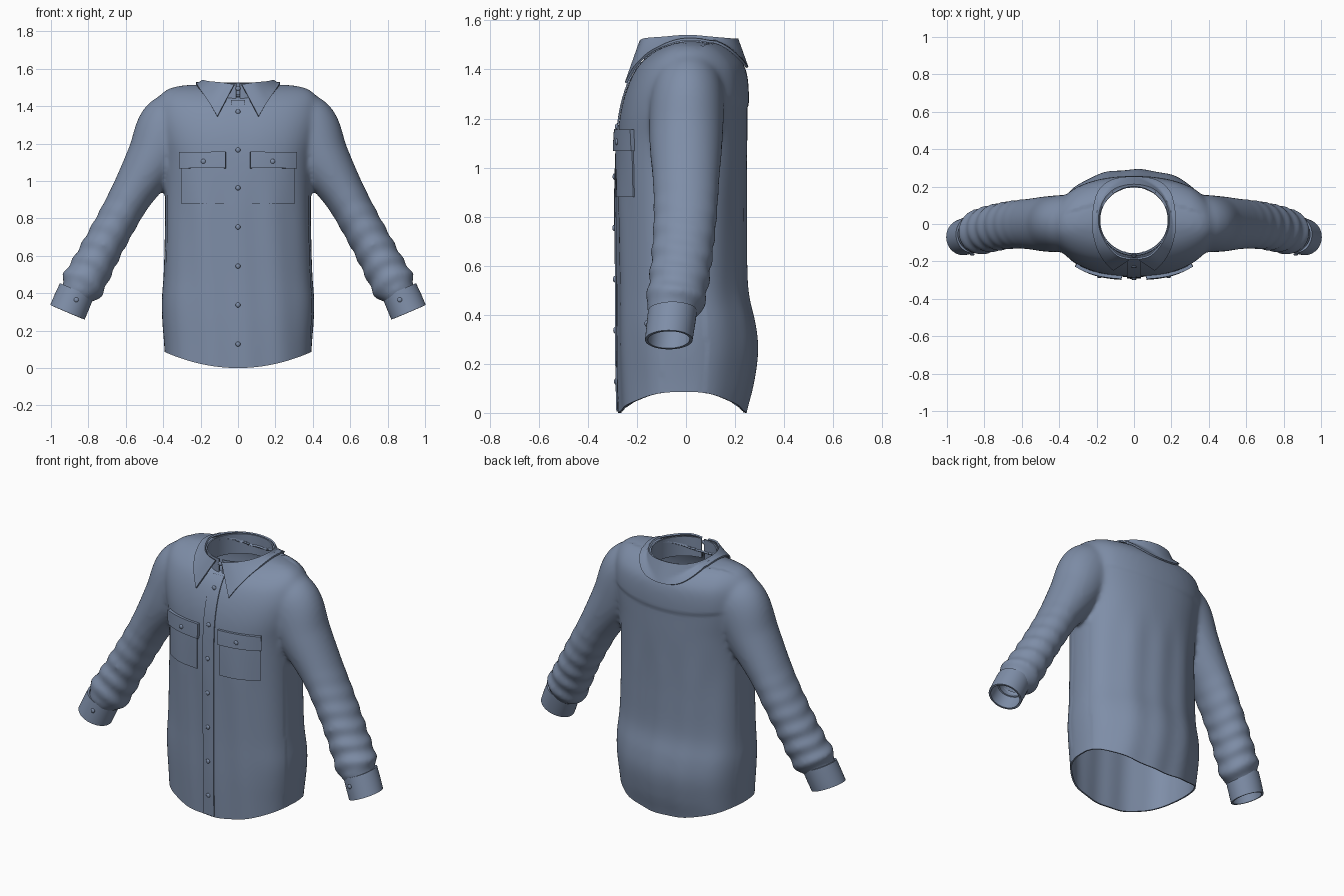
import bpy, bmesh, math
from mathutils import Vector, Matrix
from mathutils.bvhtree import BVHTree

cube = bpy.data.objects.get("Cube")
if cube:
    bpy.data.objects.remove(cube)

# Single cloth colour
COLOUR = (0.21, 0.27, 0.39, 1)
cloth = bpy.data.materials.new("denim_blue")
cloth.use_nodes = True
cloth.diffuse_color = COLOUR
shader = next(n for n in cloth.node_tree.nodes if n.type == 'BSDF_PRINCIPLED')
shader.inputs["Base Color"].default_value = COLOUR
shader.inputs["Roughness"].default_value = 0.8
parts = []


def add_object(name, bm, thickness=0, offset=0):
    """Turn a bmesh into a cloth object, optionally thickened."""
    mesh = bpy.data.meshes.new(name)
    bm.to_mesh(mesh)
    mesh.materials.append(cloth)
    ob = bpy.data.objects.new(name, mesh)
    bpy.context.scene.collection.objects.link(ob)
    if thickness:
        mod = ob.modifiers.new("thickness", 'SOLIDIFY')
        mod.thickness, mod.offset = thickness, offset
        bake(ob)
    parts.append(ob)
    return ob


def bake(ob):
    """Replace the mesh with its modified result."""
    bpy.context.view_layer.update()
    deps = bpy.context.evaluated_depsgraph_get()
    mesh = bpy.data.meshes.new_from_object(ob.evaluated_get(deps))
    ob.modifiers.clear()
    ob.data = mesh


def spline(rows, n):
    """Smooth curve through rows of numbers."""
    pts = [Vector(p) for p in [rows[0]] + rows + [rows[-1]]]
    out = []
    for a, b, c, d in zip(pts, pts[1:], pts[2:], pts[3:]):
        for k in range(n):
            t = k / n
            out.append((b * 2 + (c - a) * t + (a * 2 - b * 5 + c * 4 - d) * t * t
                        + (b * 3 - a - c * 3 + d) * t ** 3) * 0.5)
    return out + [pts[-1]]


def loft(bm, rings, closed=True, caps=False):
    """Skin a list of point rings."""
    rows = [[bm.verts.new(p) for p in ring] for ring in rings]
    n = len(rows[0])
    faces = []
    for low, high in zip(rows, rows[1:]):
        for i in range(n if closed else n - 1):
            j = (i + 1) % n
            faces.append(bm.faces.new((low[i], low[j], high[j], high[i])))
    if caps:
        faces += [bm.faces.new(rows[0]), bm.faces.new(rows[-1])]
    if closed:
        bmesh.ops.recalc_face_normals(bm, faces=faces)


def power(v, e):
    return math.copysign(abs(v) ** e, v)


def smoothstep(a, b, v):
    t = min(max((v - a) / (b - a), 0), 1)
    return t * t * (3 - 2 * t)


def torso_ring(row, n=56):
    z, half, front, back = row
    ring = []
    for i in range(n):
        a = math.tau * i / n
        e = 2 / 2.5 if math.sin(a) < 0 else 2 / 2.2
        s = power(math.sin(a), e)
        ring.append((half * power(math.cos(a), e), s * (back if s > 0 else -front), z))
    return ring


def sleeve_rings(rows, side, wrinkle, n=44):
    """Oval rings square to the arm path; rows are x, y, z, width, depth."""
    rings = []
    for i, (x, y, z, w, d) in enumerate(rows):
        step = rows[min(i + 1, len(rows) - 1)] - rows[max(i - 1, 0)]
        across = Vector((-step[2], 0, step[0])).normalized()
        amount = wrinkle * (1 - smoothstep(0.5, 1.0, z)) * smoothstep(0.38, 0.44, z)
        ring = []
        for k in range(n):
            a = math.tau * k / n
            fold = 1 + amount * math.sin(z * 72 + 1.3 * math.sin(a) + 0.8 * math.cos(2 * a))
            p = Vector((x, y, z)) + across * (w * fold * math.cos(a))
            p.y += d * fold * math.sin(a)
            ring.append((p.x * side, p.y, p.z))
        rings.append(ring)
    return rings


# Body: torso and sleeves fused into one smooth skin
torso_rows = [(-.12, .385, -.272, .225), (0, .39, -.275, .245), (.12, .395, -.278, .275),
              (.25, .405, -.28, .292), (.36, .408, -.28, .282), (.5, .398, -.28, .252),
              (.7, .392, -.282, .246), (.9, .39, -.284, .247), (1.1, .4, -.28, .25),
              (1.22, .425, -.268, .25), (1.32, .44, -.242, .25), (1.4, .435, -.205, .238),
              (1.45, .42, -.16, .205), (1.485, .385, -.11, .165), (1.505, .33, -.06, .12),
              (1.515, .25, -.02, .07)]
arm_rows = [(.26, .01, 1.36, .14, .13), (.36, .005, 1.285, .175, .15), (.45, 0, 1.12, .148, .15),
            (.567, 0, .93, .115, .135), (.64, -.003, .8, .108, .13), (.722, -.015, .65, .108, .125),
            (.785, -.03, .53, .112, .123), (.835, -.045, .44, .117, .118),
            (.86, -.055, .4, .09, .095), (.885, -.062, .35, .08, .085)]
bm = bmesh.new()
loft(bm, [torso_ring(r) for r in spline(torso_rows, 5)], caps=True)
for side in (1, -1):
    loft(bm, sleeve_rings(spline(arm_rows, 10), side, 0.06), caps=True)
body = add_object("shirt_body", bm)
mod = body.modifiers.new("fuse", 'REMESH')
mod.mode, mod.voxel_size = 'VOXEL', 0.013
bake(body)
bm = bmesh.new()
bm.from_mesh(body.data)
for _ in range(6):
    bmesh.ops.smooth_vert(bm, verts=bm.verts, factor=0.5,
                          use_axis_x=True, use_axis_y=True, use_axis_z=True)
bm.normal_update()

# Soft hanging folds and the raised back yoke
for v in bm.verts:
    x, y, z = v.co
    lift = 0
    if abs(x) < 0.4 and abs(v.normal.y) > 0.3:
        lift = 0.003 * math.sin(x * 34 + z * 2) * (1 - smoothstep(0.8, 1.1, z))
        if y > 0:
            yoke = 1.24 + 0.25 * x * x
            lift += 0.006 * smoothstep(yoke, yoke + 0.02, z) * (1 - smoothstep(0.3, 0.4, abs(x)))
    v.co += v.normal * lift


def hem(x):
    return 0.085 * min(abs(x) / 0.39, 1) ** 2


def cut(point, normal, keep):
    """Trim away the region in front of a plane, among the verts chosen by keep."""
    vs = {v for v in bm.verts if keep(v.co)}
    geom = list(vs) + [g for g in list(bm.edges) + list(bm.faces) if all(v in vs for v in g.verts)]
    bmesh.ops.bisect_plane(bm, geom=geom, dist=1e-6, plane_co=point, plane_no=normal)
    n = Vector(normal).normalized()
    gone = [v for v in bm.verts if keep(v.co) and (v.co - Vector(point)).dot(n) > 1e-5]
    bmesh.ops.delete(bm, geom=gone, context='VERTS')


# Open the curved hem, the wrists and the neck
for v in bm.verts:
    v.co.z -= hem(v.co.x)
cut((0, 0, 0), (0, 0, -1), lambda p: abs(p.x) < 0.6)
for v in bm.verts:
    v.co.z += hem(v.co.x)
for side in (1, -1):
    cut((.875 * side, 0, .375), (.4 * side, 0, -.92), lambda p: p.x * side > 0.6)
NECK = Vector((0, 0.02))
gone = [v for v in bm.verts if v.co.z > 1.3 and (v.co.xy - NECK).length < 0.18]
bmesh.ops.delete(bm, geom=gone, context='VERTS')
for v in bm.verts:
    if v.is_boundary and v.co.z > 1.3:
        v.co.xy = NECK + (v.co.xy - NECK).normalized() * 0.181
bm.normal_update()
skin = BVHTree.FromBMesh(bm)
bm.to_mesh(body.data)
mod = body.modifiers.new("thickness", 'SOLIDIFY')
mod.thickness, mod.offset = 0.009, -1
bake(body)


def front_y(x, z):
    hit = skin.ray_cast(Vector((x, -1, z)), Vector((0, 1, 0)))[0]
    return hit.y if hit else -0.275


def patch(name, x0, x1, z0, z1, thick, nx=10, nz=10):
    """Cloth panel laid over the chest."""
    bm = bmesh.new()
    rows = []
    for j in range(nz + 1):
        z = z0 + (z1 - z0) * j / nz
        xs = [x0 + (x1 - x0) * i / nx for i in range(nx + 1)]
        rows.append([(x, front_y(x, z) - 0.001, z) for x in xs])
    loft(bm, rows, closed=False)
    add_object(name, bm, thick, 1)


# Button placket and chest pockets
patch("button_placket", -.037, .037, .006, 1.43, .006, 4, 60)
for side, label in ((1, "left"), (-1, "right")):
    a, b = sorted((.075 * side, .3 * side))
    patch(label + "_pocket", a, b, .88, 1.14, .007)
    a, b = sorted((.065 * side, .306 * side))
    patch(label + "_pocket_flap", a, b, 1.068, 1.155, .018)

# Cuffs
cuff_rows = [(.862, -.055, .415, .098, .1), (.887, -.062, .357, .1, .099), (.912, -.07, .298, .1, .097)]
for side, label in ((1, "left"), (-1, "right")):
    bm = bmesh.new()
    loft(bm, sleeve_rings([Vector(r) for r in cuff_rows], side, 0))
    add_object(label + "_cuff", bm, .012, -1)

# Collar stand, open at the front
bm = bmesh.new()
arc = [math.radians(-87 + 354 * i / 64) for i in range(65)]
loft(bm, [[(r * math.cos(a), .02 + r * math.sin(a), z) for a in arc]
          for r, z in ((.188, 1.4), (.186, 1.46), (.184, 1.52))], closed=False)
add_object("collar_stand", bm, .008, 0)

# Folded collar with two pointed leaves
top = [(.02, -.185, 1.515), (.09, -.165, 1.525), (.155, -.09, 1.53), (.188, .01, 1.537),
       (.165, .115, 1.53), (.1, .185, 1.525), (0, .208, 1.525)]
bottom = [(.11, -.245, 1.345), (.155, -.2, 1.42), (.2, -.12, 1.485), (.225, 0, 1.512),
          (.2, .13, 1.47), (.12, .215, 1.42), (0, .25, 1.408)]


def both_sides(half):
    return spline(half + [(-x, y, z) for x, y, z in reversed(half[:-1])], 6)


rows = []
for k in range(9):
    t = k / 8
    row = []
    for p, q in zip(both_sides(top), both_sides(bottom)):
        c = p.lerp(q, t)
        near, normal, _, _ = skin.find_nearest(c)
        if k > 1 and (c - near).dot(normal) < 0.009:
            c = near + normal * 0.009
        row.append(c)
    rows.append(row)
bm = bmesh.new()
loft(bm, rows, closed=False)
add_object("collar", bm, .01, 0)

# Buttons
spots = [(0, front_y(0, z) - .008, z) for z in (.128, .337, .545, .754, .963, 1.166, 1.37)]
spots.append((0, -.172, 1.495))
for side in (1, -1):
    spots.append((.185 * side, front_y(.185 * side, 1.105) - .02, 1.105))
    spots.append((.865 * side, -.162, .365))
bm = bmesh.new()
for spot in spots:
    bmesh.ops.create_uvsphere(bm, u_segments=16, v_segments=8, radius=1,
                              matrix=Matrix.Translation(spot) @ Matrix.Diagonal((.013, .007, .013, 1)))
add_object("buttons", bm)

# Smooth shading with crisp edges
for ob in bpy.context.view_layer.objects:
    ob.select_set(ob in parts)
bpy.context.view_layer.objects.active = body
bpy.ops.object.shade_smooth_by_angle(angle=math.radians(40))
